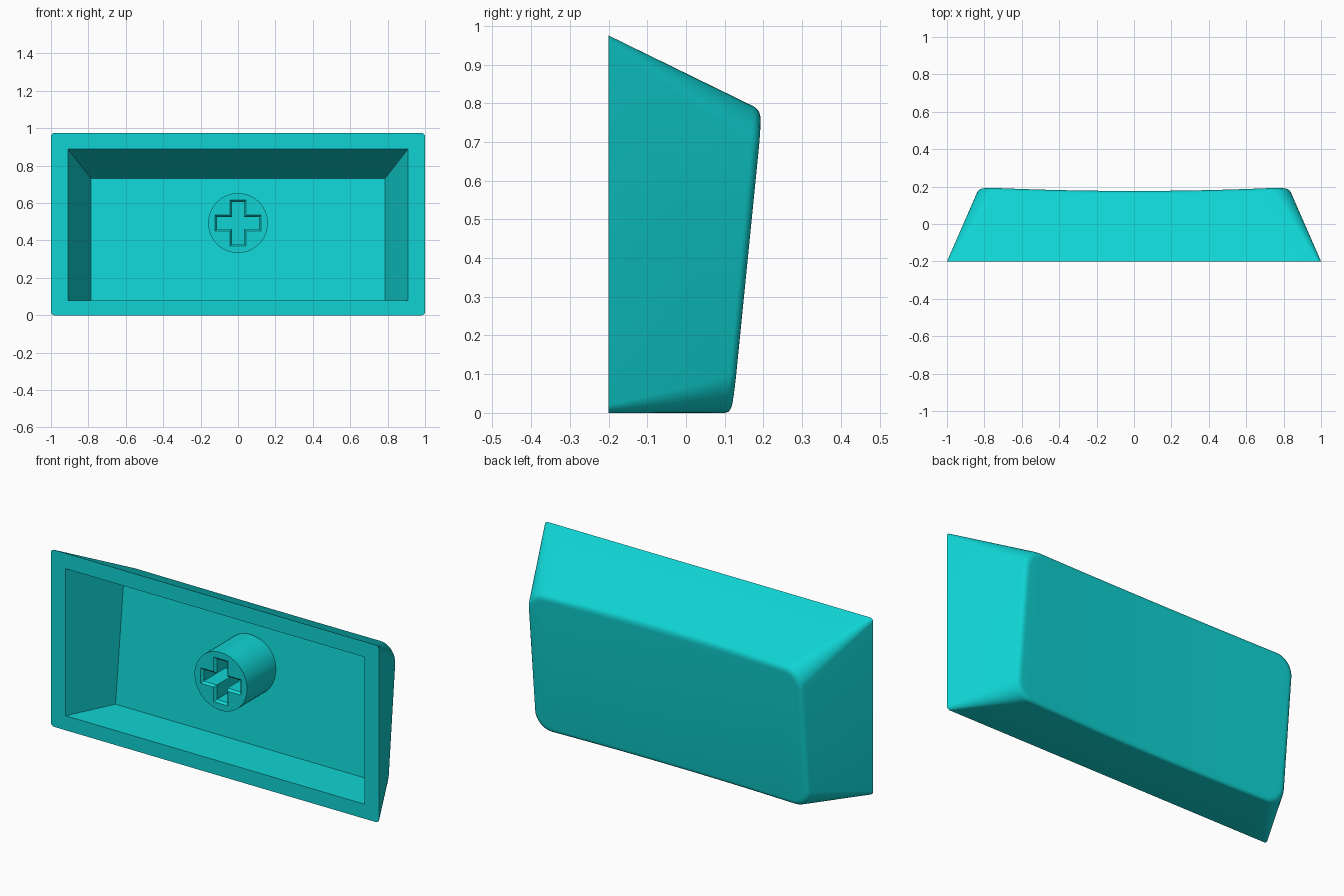
import bpy, bmesh, math
from mathutils import Vector

if "Cube" in bpy.data.objects:
    bpy.data.objects.remove(bpy.data.objects["Cube"], do_unlink=True)

turquoise = bpy.data.materials.new("turquoise_plastic")
turquoise.use_nodes = True
COLOUR = (0.005, 0.65, 0.65, 1)
turquoise.diffuse_color = COLOUR
turquoise.node_tree.nodes["Principled BSDF"].inputs["Base Color"].default_value = COLOUR

ARC, SPAN = 8, 24   # segments per corner and along each long side
W, TOP = 0.83, 0.78  # half width and height of the back face


def rounded_rect(w, z0, z1, r, y_of):
    """Upper points left to right, then lower points right to left."""
    arc = [math.pi / 2 * i / ARC for i in range(ARC + 1)]
    half = [(-w + r - r * math.cos(a), r - r * math.sin(a)) for a in arc]
    half += [((w - r) * (2 * i / SPAN - 1), 0) for i in range(1, SPAN)]
    half += [(w - r + r * math.sin(a), r - r * math.cos(a)) for a in arc]
    pts = [(x, z1 - d) for x, d in half] + [(x, z0 + d) for x, d in reversed(half)]
    return [Vector((x, y_of(x, z), z)) for x, z in pts]


def dish_depth(x):
    return 0.02 * (1 - (x / W) ** 2)


def back_plane(x, z):
    return 0.121 + 0.1 * z


def dished_back(x, z):
    return back_plane(x, z) - dish_depth(x)


def rim_plane(x, z):
    return -0.2


def floor_plane(x, z):
    return 0.055 + 0.11 * (z - 0.08)


def bridge(bm, a, b):
    for i in range(len(a)):
        j = (i + 1) % len(a)
        bm.faces.new((a[i], a[j], b[j], b[i]))


def cap(bm, ring):
    n = len(ring)
    for i in range(n // 2 - 1):
        bm.faces.new((ring[i], ring[i + 1], ring[n - 2 - i], ring[n - 1 - i]))


def finish(bm, name):
    bmesh.ops.remove_doubles(bm, verts=bm.verts, dist=1e-5)
    bmesh.ops.recalc_face_normals(bm, faces=bm.faces)
    mesh = bpy.data.meshes.new(name)
    bm.to_mesh(mesh)
    bm.free()
    mesh.materials.append(turquoise)
    obj = bpy.data.objects.new(name, mesh)
    bpy.context.collection.objects.link(obj)
    bpy.ops.object.select_all(action="DESELECT")
    obj.select_set(True)
    bpy.context.view_layer.objects.active = obj
    bpy.ops.object.shade_smooth_by_angle(angle=math.radians(30))


# Shell: cavity, rim, tapered walls, soft edge and dished back
rim = rounded_rect(1, 0, 0.975, 0.02, rim_plane)
corner = rounded_rect(W, 0, TOP, 0.1, back_plane)
corner = [c.lerp(a, dish_depth(c.x) / (c.y - a.y)) for a, c in zip(rim, corner)]
wall_end = [c.lerp(a, 0.055) for a, c in zip(rim, corner)]
inset = rounded_rect(W - 0.025, 0.025, TOP - 0.025, 0.08, dished_back)
rings = [rounded_rect(0.785, 0.08, 0.73, 0, floor_plane),
         rounded_rect(0.91, 0.08, 0.89, 0, rim_plane), rim]
STEPS = 6
for i in range(STEPS + 1):
    t = i / STEPS
    rings.append([b.lerp(c, t).lerp(c.lerp(d, t), t)
                  for b, c, d in zip(wall_end, corner, inset)])

bm = bmesh.new()
loops = [[bm.verts.new(p) for p in ring] for ring in rings]
for a, b in zip(loops, loops[1:]):
    bridge(bm, a, b)
cap(bm, loops[0])
cap(bm, loops[-1])
finish(bm, "keycap_shell")

# Stem: round post with a chamfered cross-shaped socket
CENTRE, RADIUS, FRONT = 0.493, 0.16, -0.15


def circle(y):
    steps = [2 * math.pi * i / 48 for i in range(48)]
    return [Vector((RADIUS * math.cos(a), y, CENTRE + RADIUS * math.sin(a))) for a in steps]


def cross(length, width, y):
    quarter = [(length, -width), (length, width), (width, width)]
    pts = []
    for _ in range(4):
        pts += quarter
        quarter = [(-z, x) for x, z in quarter]
    return [Vector((x, y, CENTRE + z)) for x, z in pts]


bm = bmesh.new()
outer, base = [[bm.verts.new(p) for p in circle(y)] for y in (FRONT, 0.11)]
sockets = [[bm.verts.new(p) for p in cross(l, w, y)] for l, w, y in
           ((0.123, 0.043, FRONT), (0.112, 0.032, FRONT + 0.012), (0.112, 0.032, 0.05))]
bridge(bm, outer, base)
bm.faces.new(base)
for a, b in zip(sockets, sockets[1:]):
    bridge(bm, a, b)
bm.faces.new(sockets[-1])
front_edges = [e for e in bm.edges if all(abs(v.co.y - FRONT) < 1e-5 for v in e.verts)]
bmesh.ops.triangle_fill(bm, edges=front_edges, use_beauty=True, normal=(0, -1, 0))
finish(bm, "switch_stem")
